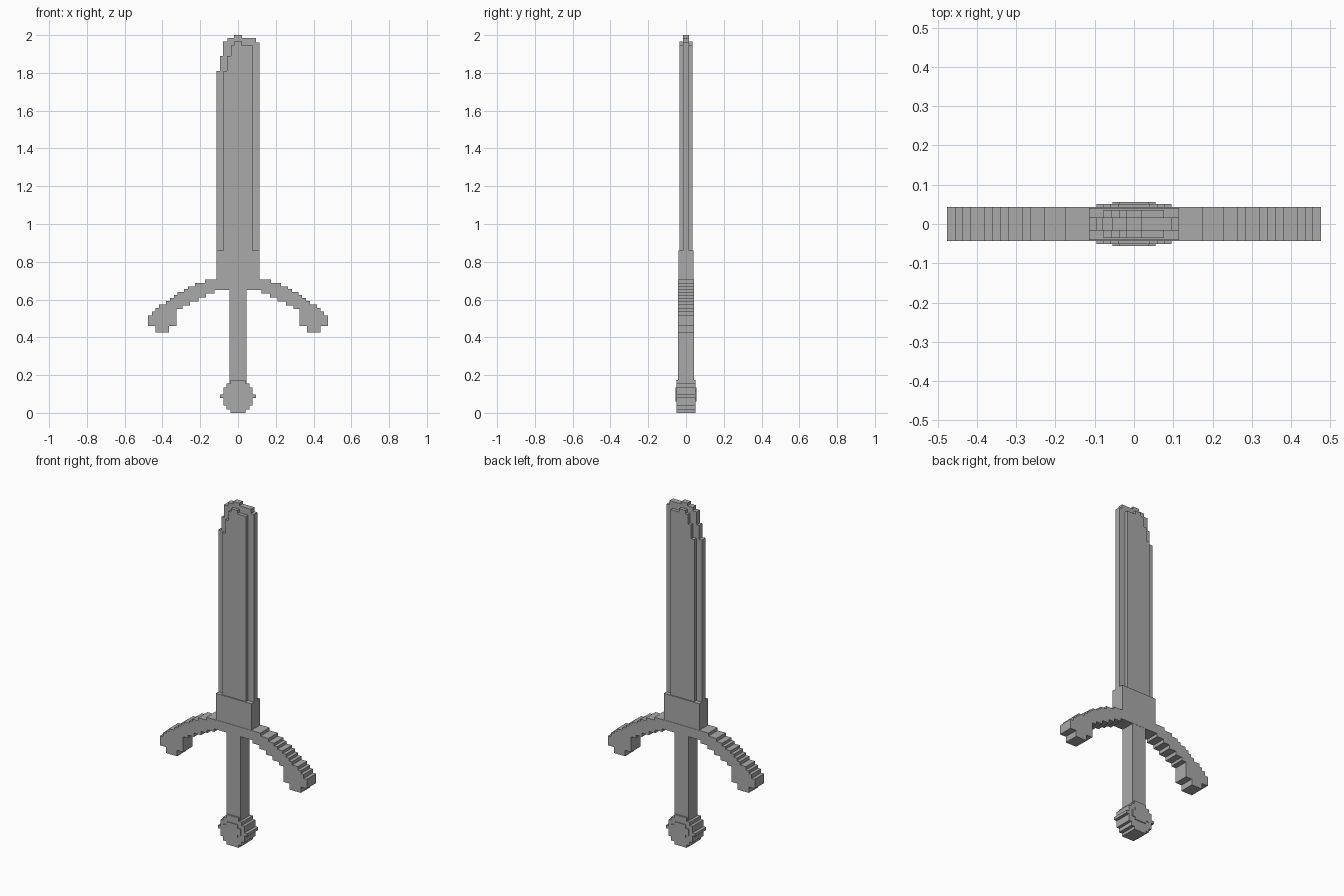
import bpy, bmesh

if "Cube" in bpy.data.objects:
    bpy.data.objects.remove(bpy.data.objects["Cube"])

steel = bpy.data.materials.new("grey steel")
steel.diffuse_color = (0.4, 0.4, 0.4, 1)
steel.use_nodes = True
steel.node_tree.nodes["Principled BSDF"].inputs["Base Color"].default_value = steel.diffuse_color


def stairs(steps, start=None):
    """Corner points of a staircase given as (x end, height) treads."""
    pts, prev = [], start
    for x, z in steps:
        if prev is not None:
            pts.append((prev, z))
        pts.append((x, z))
        prev = x
    return pts


def mirrored(top, bottom):
    """Closed outline, symmetric in x, from top and bottom staircases."""
    half = stairs(top) + stairs(bottom)[::-1]
    return half + [(-x, z) for x, z in reversed(half)]


def slab(name, outline, depth):
    """Extrude an x-z outline to y = -depth..depth."""
    bm = bmesh.new()
    face = bm.faces.new([bm.verts.new((x, -depth, z)) for x, z in outline])
    new = bmesh.ops.extrude_face_region(bm, geom=[face])["geom"]
    bmesh.ops.translate(bm, vec=(0, 2 * depth, 0),
                        verts=[v for v in new if isinstance(v, bmesh.types.BMVert)])
    bmesh.ops.recalc_face_normals(bm, faces=bm.faces)
    mesh = bpy.data.meshes.new(name)
    bm.to_mesh(mesh)
    bm.free()
    mesh.materials.append(steel)
    obj = bpy.data.objects.new(name, mesh)
    bpy.context.collection.objects.link(obj)
    return obj


def rect(w, z0, z1):
    return [(-w, z0), (w, z0), (w, z1), (-w, z1)]


# Blade: thin cutting edges and thicker core, both with a stepped, one-sided tip
edge = stairs([(-.095, 1.81), (-.08, 1.89), (-.055, 1.965), (-.02, 1.985),
               (.02, 2.0), (.095, 1.985), (.115, 1.96)], -.115)
slab("blade_edge", edge + [(.115, .84), (-.115, .84)], .016)
core = stairs([(-.058, 1.81), (-.037, 1.89), (-.02, 1.945),
               (.02, 1.965), (.076, 1.945)], -.078)
slab("blade_core", core + [(.076, .84), (-.078, .84)], .035)

# Block at the base of the blade
slab("blade_base", rect(.115, .69, .86), .041)

# Curved guard with drooping stepped ends
guard_top = [(.175, .705), (.228, .688), (.265, .67), (.285, .655), (.32, .64),
             (.34, .625), (.36, .608), (.38, .592), (.418, .573), (.437, .555),
             (.456, .538), (.476, .515)]
guard_bottom = [(.125, .65), (.17, .632), (.21, .612), (.255, .59), (.295, .568),
                (.325, .55), (.365, .46), (.437, .425), (.476, .46)]
slab("guard", mirrored(guard_top, guard_bottom), .043)

# Grip
slab("grip", rect(.044, .12, .66), .042)

# Round stepped pommel with a raised middle
slab("pommel", mirrored([(.04, .175), (.06, .155), (.077, .135), (.095, .097)],
                        [(.04, 0), (.06, .017), (.077, .04), (.095, .08)]), .051)
slab("pommel_boss", mirrored([(.037, .135), (.055, .115)],
                             [(.037, .06), (.055, .075)]), .056)
